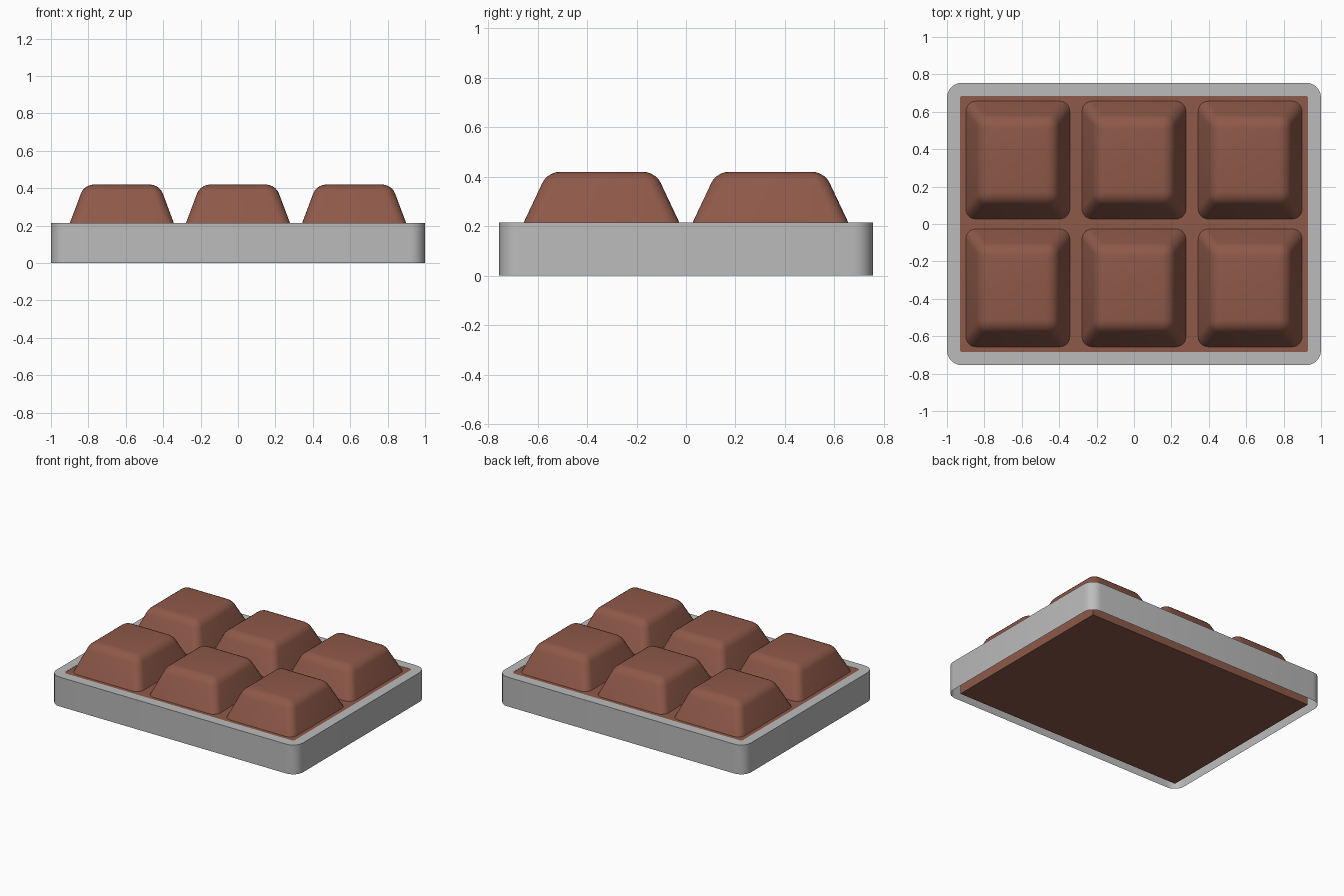
import bpy, bmesh, math

if "Cube" in bpy.data.objects:
    bpy.data.objects.remove(bpy.data.objects["Cube"])


def material(name, rgb):
    m = bpy.data.materials.new(name)
    m.diffuse_color = (*rgb, 1)
    m.use_nodes = True
    m.node_tree.nodes["Principled BSDF"].inputs["Base Color"].default_value = m.diffuse_color
    return m


def add_object(name, bm, mat):
    me = bpy.data.meshes.new(name)
    bm.to_mesh(me)
    bm.free()
    me.materials.append(mat)
    ob = bpy.data.objects.new(name, me)
    bpy.context.collection.objects.link(ob)
    bpy.ops.object.select_all(action='DESELECT')
    ob.select_set(True)
    bpy.context.view_layer.objects.active = ob
    bpy.ops.object.shade_smooth_by_angle(angle=math.radians(35))
    return ob


def frustum(hx, hy, z0, z1, inset_x=0, inset_y=0):
    bm = bmesh.new()
    bmesh.ops.create_cube(bm, size=2)
    for v in bm.verts:
        top = v.co.z > 0
        v.co.x *= hx - (inset_x if top else 0)
        v.co.y *= hy - (inset_y if top else 0)
        v.co.z = z1 if top else z0
    return bm


grey = material("wrapper_grey", (0.5, 0.5, 0.5))
brown = material("chocolate_brown", (0.27, 0.1, 0.066))
RIM = 0.215

# Wrapper: rounded outer wall with a flat rim on top, open underneath
bm = frustum(1.0, 0.755, 0, RIM)
upright = [e for e in bm.edges if abs(e.verts[0].co.z - e.verts[1].co.z) > 0.1]
bmesh.ops.bevel(bm, geom=upright, offset=0.08, segments=6, profile=0.5, affect='EDGES')
bm.normal_update()
bottom = [f for f in bm.faces if f.normal.z < -0.9]
top = [f for f in bm.faces if f.normal.z > 0.9]
bmesh.ops.delete(bm, geom=bottom, context='FACES_ONLY')
bmesh.ops.inset_region(bm, faces=top, thickness=0.07, use_even_offset=True)
bmesh.ops.delete(bm, geom=top, context='FACES_ONLY')
add_object("wrapper", bm, grey)

# Chocolate slab filling the wrapper
add_object("slab", frustum(0.93, 0.685, 0, RIM - 0.001), brown)

# Six tapered, rounded chocolate pieces
for col in (-1, 0, 1):
    for row in (-1, 1):
        bm = frustum(0.278, 0.315, RIM - 0.001, 0.42, 0.077, 0.097)
        edges = [e for e in bm.edges if max(v.co.z for v in e.verts) > 0.4]
        bmesh.ops.bevel(bm, geom=edges, offset=0.05, segments=5, profile=0.5, affect='EDGES')
        bmesh.ops.translate(bm, verts=bm.verts, vec=(col * 0.621, row * 0.3415, 0))
        add_object("chocolate_piece", bm, brown)
